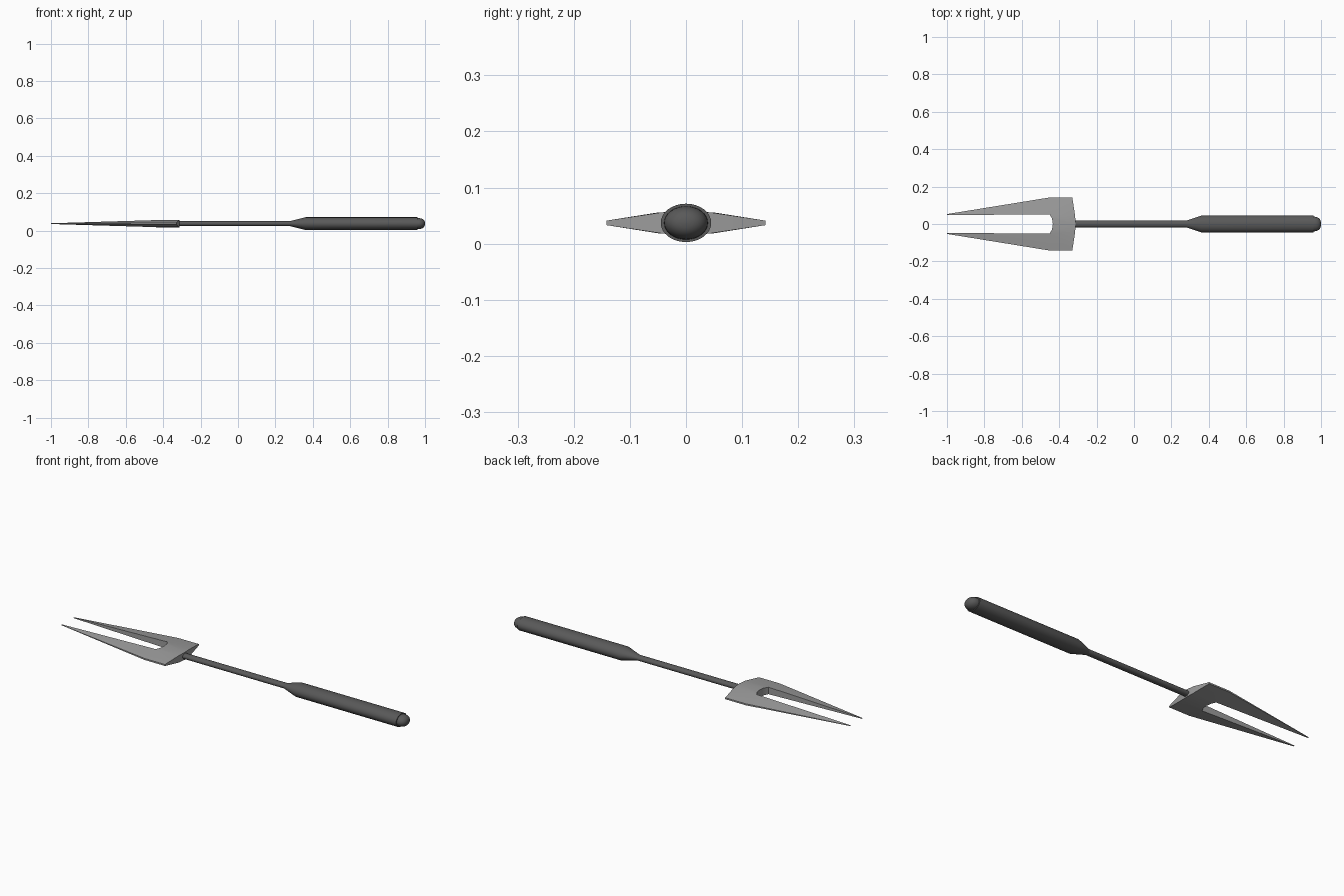
import bpy, bmesh, math

if "Cube" in bpy.data.objects:
    bpy.data.objects.remove(bpy.data.objects["Cube"])

ZC = 0.037      # height of the long axis
FLAT = 0.76     # shaft and handle are slightly flattened


def material(name, v):
    m = bpy.data.materials.new(name)
    m.diffuse_color = (v, v, v, 1)
    m.use_nodes = True
    m.node_tree.nodes["Principled BSDF"].inputs["Base Color"].default_value = m.diffuse_color
    return m


dark = material("dark grip", 0.10)
steel = material("steel", 0.33)


def finish(name, bm, mat, mirror=False, angle=30):
    bmesh.ops.recalc_face_normals(bm, faces=bm.faces)
    me = bpy.data.meshes.new(name)
    bm.to_mesh(me)
    bm.free()
    me.materials.append(mat)
    ob = bpy.data.objects.new(name, me)
    bpy.context.collection.objects.link(ob)
    ob.location.z = ZC
    if mirror:
        mod = ob.modifiers.new("Mirror", 'MIRROR')
        mod.use_axis = (False, True, False)
        mod.use_clip = True
    bpy.ops.object.select_all(action='DESELECT')
    bpy.context.view_layer.objects.active = ob
    ob.select_set(True)
    bpy.ops.object.shade_smooth_by_angle(angle=math.radians(angle))
    return ob


def turned(name, profile, mat, n=32):
    """Elliptical lathe along x from (x, radius) pairs, capped at both ends."""
    bm = bmesh.new()
    rings = []
    for x, r in profile:
        rings.append([bm.verts.new((x, r * math.cos(2 * math.pi * i / n),
                                    r * FLAT * math.sin(2 * math.pi * i / n)))
                      for i in range(n)])
    for a, b in zip(rings, rings[1:]):
        for i in range(n):
            j = (i + 1) % n
            bm.faces.new((a[i], a[j], b[j], b[i]))
    bm.faces.new(rings[0])
    bm.faces.new(rings[-1])
    return finish(name, bm, mat)


# shaft, handle and rounded end cap
turned("shaft", [(-0.34, 0.018), (0.30, 0.018)], dark)
turned("handle", [(0.28, 0.018), (0.36, 0.045), (0.96, 0.045)], dark)
dome = [(0.965 + 0.035 * math.sin(t * math.pi / 14), 0.039 * math.cos(t * math.pi / 14) ** 0.8)
        for t in range(7)]
turned("end_cap", [(0.95, 0.039)] + dome + [(1.0, 0.002)], dark)

# forked head: half outline (x, y, half thickness), mirrored across y
P = {
    "tip_in": (-1.0, 0.049, 0.002), "tip_out": (-1.0, 0.053, 0.001),
    "crotch": (-0.45, 0.05, 0.0185), "shoulder": (-0.45, 0.142, 0.004),
    "heel": (-0.33, 0.142, 0.004), "back": (-0.315, 0.045, 0.0185),
    "back_mid": (-0.312, 0.0, 0.02), "arch": (-0.438, 0.028, 0.0195),
    "arch_mid": (-0.434, 0.0, 0.02),
}
bm = bmesh.new()
top = {k: bm.verts.new((x, y, z)) for k, (x, y, z) in P.items()}
low = {k: bm.verts.new((x, y, -z)) for k, (x, y, z) in P.items()}
for keys in (("tip_in", "tip_out", "shoulder", "crotch"),
             ("crotch", "shoulder", "heel", "back"),
             ("arch_mid", "arch", "crotch", "back", "back_mid")):
    bm.faces.new([top[k] for k in keys])
    bm.faces.new([low[k] for k in reversed(keys)])
# rim joining the upper and lower surfaces
rim = ["arch_mid", "arch", "crotch", "tip_in", "tip_out", "shoulder", "heel", "back", "back_mid"]
for a, b in zip(rim, rim[1:]):
    bm.faces.new((top[a], top[b], low[b], low[a]))
finish("fork_head", bm, steel, mirror=True)
